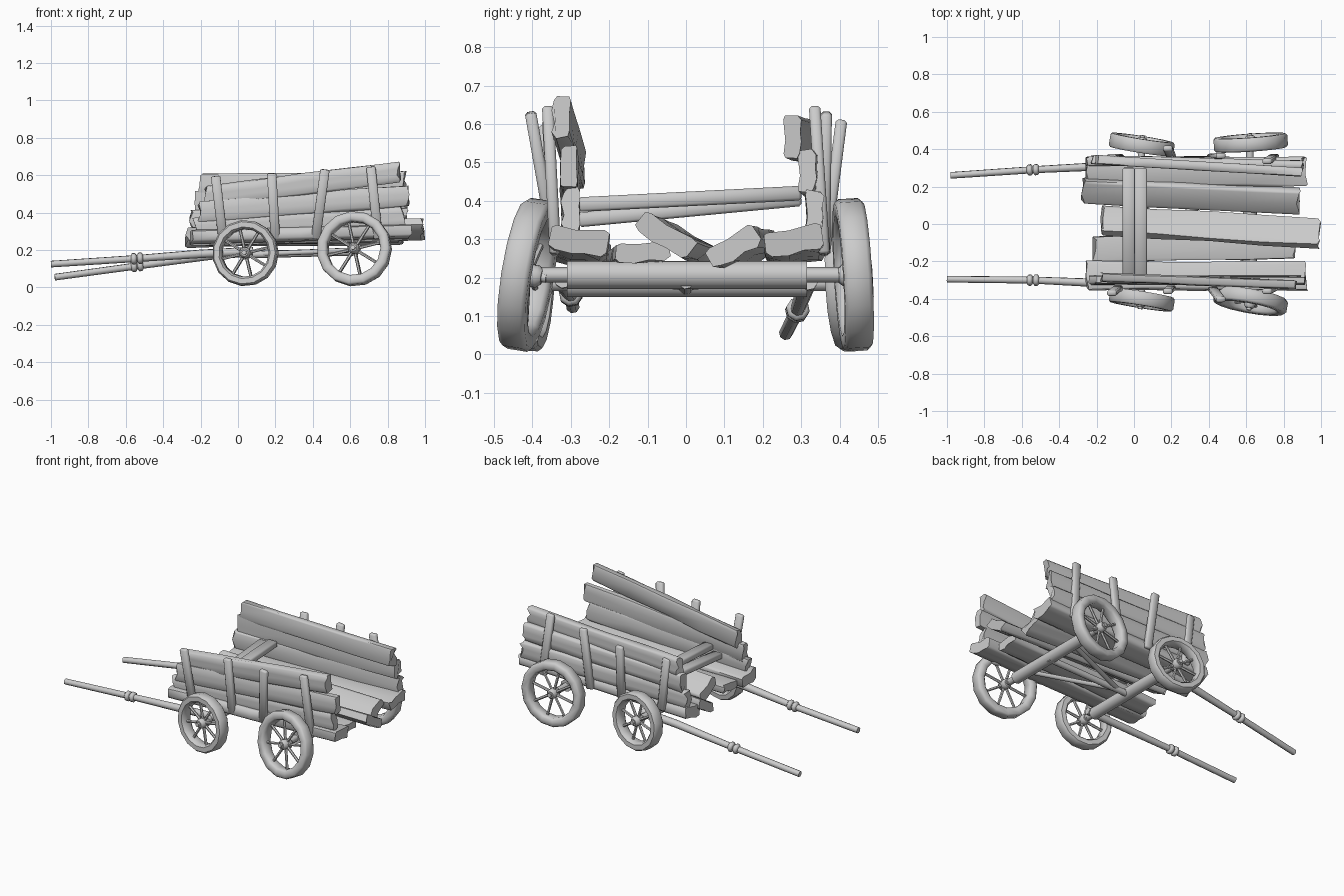
import bpy, bmesh, math, random
from mathutils import Vector, Matrix, Euler

random.seed(4)
cube = bpy.data.objects.get("Cube")
if cube:
    bpy.data.objects.remove(cube, do_unlink=True)

wood = bpy.data.materials.new("plain_wood_grey")
wood.use_nodes = True
GREY = (0.6, 0.6, 0.6, 1)
wood.diffuse_color = GREY
wood.node_tree.nodes["Principled BSDF"].inputs["Base Color"].default_value = GREY


def finish(name, bm, angle=40):
    """Turn a bmesh into a shaded object."""
    bmesh.ops.recalc_face_normals(bm, faces=bm.faces)
    mesh = bpy.data.meshes.new(name)
    bm.to_mesh(mesh)
    bm.free()
    mesh.materials.append(wood)
    ob = bpy.data.objects.new(name, mesh)
    bpy.context.collection.objects.link(ob)
    bpy.ops.object.select_all(action='DESELECT')
    ob.select_set(True)
    bpy.context.view_layer.objects.active = ob
    bpy.ops.object.shade_smooth_by_angle(angle=math.radians(angle))


def frame(a, b, up):
    """Axes along a-b, across, and closest to up."""
    d = (b - a).normalized()
    side = d.cross(up).normalized()
    return d, side, side.cross(d)


def loft(bm, rings):
    """Skin a list of point rings and cap the ends."""
    loops = [[bm.verts.new(p) for p in ring] for ring in rings]
    n = len(loops[0])
    for l0, l1 in zip(loops, loops[1:]):
        for i in range(n):
            j = (i + 1) % n
            bm.faces.new((l0[i], l0[j], l1[j], l1[i]))
    bm.faces.new(loops[0][::-1])
    bm.faces.new(loops[-1])


def rod(bm, points, radii, sides=8):
    """Round pole through several points."""
    pts = [Vector(p) for p in points]
    d, s, u = frame(pts[0], pts[-1], Vector((0.1, 0.2, 1)))
    turn = [2 * math.pi * i / sides for i in range(sides)]
    loft(bm, [[p + r * (math.cos(t) * s + math.sin(t) * u) for t in turn]
              for p, r in zip(pts, radii)])


def pole(name, points, radii, sides=8):
    bm = bmesh.new()
    rod(bm, points, radii, sides)
    finish(name, bm, 50)


def plank(name, a, b, up, width, thick, rough=0.005, steps=5):
    """Rough hewn board; up is the direction of its width."""
    a, b = Vector(a), Vector(b)
    d, s, u = frame(a, b, Vector(up))
    profile = [(-.5, -.4), (-.5, .3), (-.4, .5), (-.12, .42), (.12, .5),
               (.4, .42), (.5, .25), (.5, -.4), (.4, -.5), (.05, -.43), (-.4, -.5)]
    ragged = [random.uniform(-1, 1) * rough * 2.5 for _ in profile]
    rings = []
    for k in range(steps):
        c = a.lerp(b, k / (steps - 1))
        ring = []
        for (w, t), e in zip(profile, ragged):
            jig = random.uniform(-rough, rough)
            end = e if k in (0, steps - 1) else 0
            ring.append(c + u * (w * width + jig) + s * (t * thick + jig * .5) + d * end)
        rings.append(ring)
    bm = bmesh.new()
    loft(bm, rings)
    finish(name, bm, 62)


def beam(name, a, b, up, width, thick):
    """Squared timber with softened edges."""
    a, b = Vector(a), Vector(b)
    d, s, u = frame(a, b, Vector(up))
    corners = [(-1, -1), (-1, 1), (1, 1), (1, -1)]
    bm = bmesh.new()
    loft(bm, [[p + u * i * width / 2 + s * j * thick / 2 for i, j in corners]
              for p in (a, b)])
    bmesh.ops.bevel(bm, geom=bm.edges[:], offset=.007, segments=1, affect='EDGES')
    finish(name, bm, 50)


def wheel(name, centre, radius, tilt, yaw):
    """Thick rim, eight spokes and a stepped hub, turning about y."""
    bm = bmesh.new()
    section = [(1, -.026), (1, .026), (.95, .037), (.79, .037),
               (.73, .024), (.73, -.024), (.79, -.037), (.95, -.037)]
    sides, n = 15, len(section)
    rings = []
    for i in range(sides):
        t = 2 * math.pi * i / sides
        rings.append([bm.verts.new((r * radius * math.cos(t), y, r * radius * math.sin(t)))
                      for r, y in section])
    for i in range(sides):
        p, q = rings[i], rings[(i + 1) % sides]
        for j in range(n):
            k = (j + 1) % n
            bm.faces.new((p[j], p[k], q[k], q[j]))
    for i in range(8):
        t = 2 * math.pi * (i + .3) / 8
        out = Vector((math.cos(t), 0, math.sin(t)))
        rod(bm, [out * .015, out * radius * .78], [.009, .008], 6)
    rod(bm, [(0, y, 0) for y in (-.038, -.026, .026, .038)], [.02, .03, .03, .02], 10)
    rod(bm, [(0, -.05, 0), (0, .05, 0)], [.013, .013], 8)
    turn = Euler((math.radians(tilt), 0, math.radians(yaw))).to_matrix().to_4x4()
    bmesh.ops.transform(bm, matrix=Matrix.Translation(centre) @ turn, verts=bm.verts)
    finish(name, bm, 50)


# Wheels, each leaning a little differently
wheel("front_wheel_right", (.04, -.405, .184), .176, -3, -9)
wheel("front_wheel_left", (.04, .425, .184), .176, 3, -9)
wheel("rear_wheel_right", (.622, -.412, .207), .2, -9, -10)
wheel("rear_wheel_left", (.622, .435, .207), .2, 3.5, 4)

# Axles and the round bolsters on them
for name, x, z in (("front", .04, .185), ("rear", .62, .207)):
    pole(name + "_axle", [(x, -.41, z), (x, .43, z)], [.02, .02])
    pole(name + "_bolster", [(x, -.31, z), (x, .315, z)], [.037, .037], 10)

# Undercarriage tongue and braces
pole("centre_tongue", [(.64, 0, .19), (.02, 0, .175)], [.02, .02])
for side, y in (("right", -.2), ("left", .2)):
    pole("brace_" + side, [(.62, y, .2), (.12, 0, .18)], [.014, .014])

# Draught shafts with binding rings
shafts = {
    "right": [(-1, -.295, .125), (-.54, -.3, .155), (-.2, -.315, .18), (.08, -.32, .195)],
    "left": [(-.98, .26, .055), (-.54, .29, .115), (-.15, .31, .17), (.08, .32, .19)],
}
for side, pts in shafts.items():
    pole("shaft_" + side, pts, [.018, .019, .023, .023])
    a, b = Vector(pts[0]), Vector(pts[1])
    d = (b - a).normalized()
    for i, off in enumerate((-.017, .017)):
        c = b + d * off
        pole(f"shaft_ring_{side}_{i}", [c - d * .015, c - d * .007, c + d * .007, c + d * .015],
             [.022, .031, .031, .022])

# Bed boards: front end, rear end, sideways tilt, width, thickness
bed = [
    ((-.25, -.275, .265), (.92, -.28, .295), -7, .15, .07),
    ((-.21, -.135, .25), (.86, -.115, .265), 3, .14, .05),
    ((-.17, .02, .28), (.985, -.055, .31), -30, .16, .06),
    ((-.27, .18, .265), (.88, .125, .28), 30, .14, .06),
    ((-.25, .285, .265), (.92, .28, .295), 10, .15, .07),
]
for i, (a, b, tilt, w, t) in enumerate(bed):
    r = math.radians(tilt)
    plank(f"bed_board_{i + 1}", a, b, (0, -math.cos(r), -math.sin(r)), w, t)

# Side wall boards: front end and rear end
walls = {
    "right": [((-.23, -.3, .315), (.88, -.3, .38)),
              ((-.21, -.3, .4), (.905, -.305, .49)),
              ((-.17, -.285, .485), (.86, -.325, .62))],
    "left": [((-.25, .335, .36), (.9, .335, .37)),
             ((-.22, .345, .46), (.9, .315, .475)),
             ((-.2, .345, .55), (.89, .278, .565))],
}
for side, boards in walls.items():
    up = (0, 0, 1) if side == "right" else (0, 0, -1)
    for i, (a, b) in enumerate(boards):
        plank(f"wall_board_{side}_{i + 1}", a, b, up, .11, .048)

# Upright stakes: top x, bottom x, top height, outward lean right and left
stakes = [(-.12, -.08, .595, .37, .36), (.18, .2, .61, .36, .405),
          (.465, .415, .63, .405, .365), (.71, .75, .645, .36, .335)]
for i, (xt, xb, z, lean_right, lean_left) in enumerate(stakes):
    for side, y0, y1 in (("right", -.34, -lean_right), ("left", .36, lean_left)):
        beam(f"stake_{side}_{i + 1}", (xb, y0, .26), (xt, y1, z), (1, 0, 0), .05, .03)

# Two cross bars resting between the walls near the front
beam("cross_bar_rear", (.036, -.28, .39), (.036, .3, .42), (0, 0, 1), .038, .066)
beam("cross_bar_front", (-.028, -.28, .35), (-.028, .3, .405), (0, 0, 1), .038, .066)
